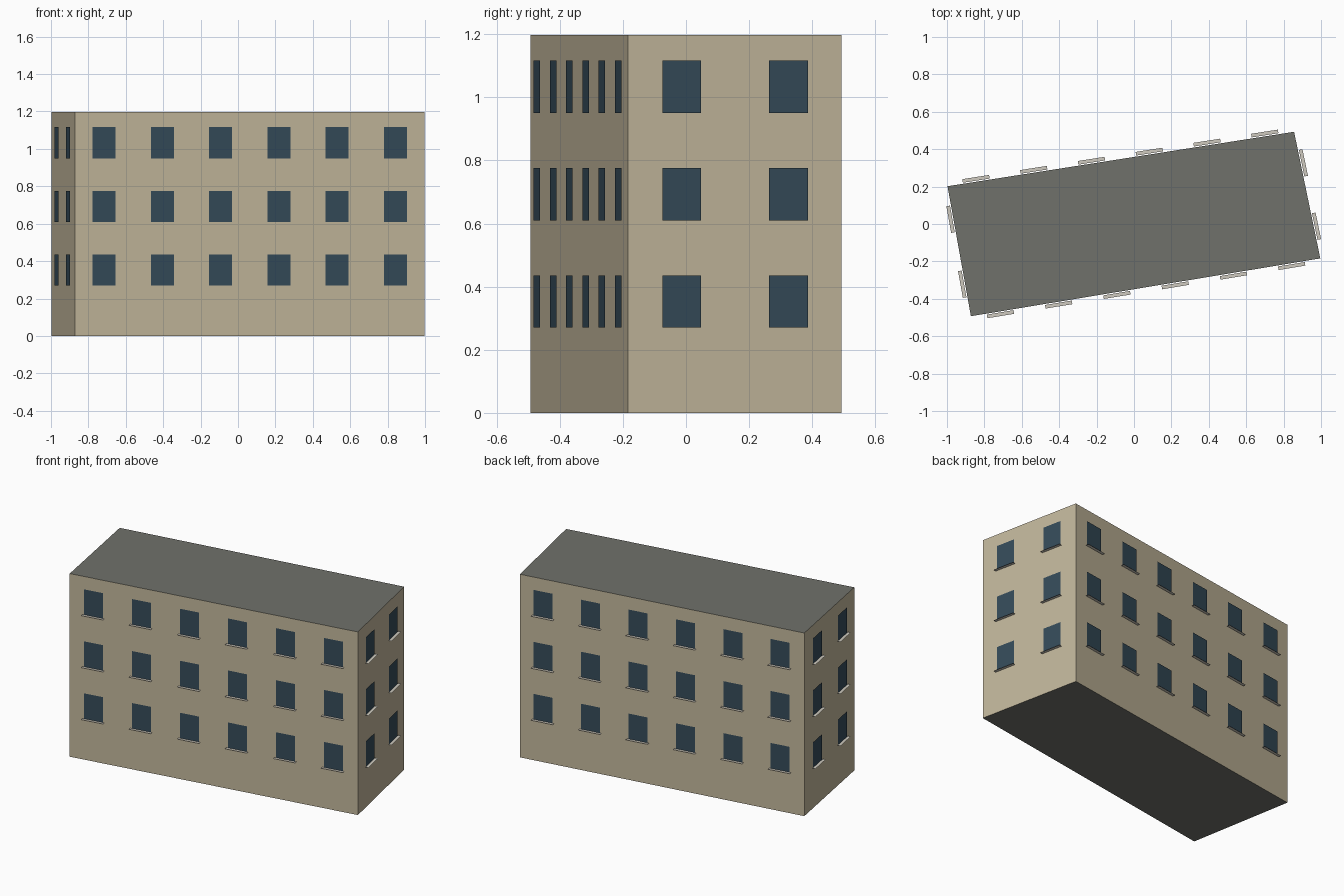
import bpy
from mathutils import Vector

if "Cube" in bpy.data.objects:
    bpy.data.objects.remove(bpy.data.objects["Cube"])

HEIGHT = 1.197
CORNERS = [Vector(c) for c in ((-0.872, -0.493, 0), (0.996, -0.184, 0),
                               (0.856, 0.493, 0), (-0.997, 0.202, 0))]
BAYS = (6, 2, 6, 2)                 # windows along each wall
SILL_Z = (0.27, 0.61, 0.95)         # bottom of each window row
WIN_W, WIN_H = 0.125, 0.166
SILL_W = 0.145
GAP, REACH = 0.0055, 0.025          # pane offset and sill reach from the wall
UP = Vector((0, 0, 1))


def material(name, rgb):
    m = bpy.data.materials.new(name)
    m.diffuse_color = (*rgb, 1)
    m.use_nodes = True
    m.node_tree.nodes["Principled BSDF"].inputs["Base Color"].default_value = m.diffuse_color
    return m


def quads(name, faces, mat):
    """Object made from a list of four-corner faces."""
    verts = [v for f in faces for v in f]
    mesh = bpy.data.meshes.new(name)
    mesh.from_pydata(verts, [], [tuple(range(i, i + 4)) for i in range(0, len(verts), 4)])
    mesh.materials.append(mat)
    obj = bpy.data.objects.new(name, mesh)
    bpy.context.collection.objects.link(obj)
    return obj


wall_mat = material("tan_plaster", (0.54, 0.47, 0.33))
roof_mat = material("grey_roof", (0.16, 0.165, 0.145))
glass_mat = material("dark_glass", (0.035, 0.07, 0.10))
sill_mat = material("pale_stone", (0.62, 0.59, 0.52))

walls, panes, sills = [], [], []
top = UP * HEIGHT
for i, bays in enumerate(BAYS):
    p, q = CORNERS[i], CORNERS[(i + 1) % 4]
    walls.append((p, q, q + top, p + top))
    along = (q - p).normalized()
    out = along.cross(UP)
    for b in range(bays):
        for z in SILL_Z:
            c = p.lerp(q, (b + 0.5) / bays) + UP * z + out * GAP
            # window pane just proud of the wall
            h = along * WIN_W / 2
            rise = UP * WIN_H
            panes.append((c - h, c + h, c + h + rise, c - h + rise))
            # flat sill at the foot of the pane
            s = along * SILL_W / 2
            edge = c + out * (REACH - GAP)
            sills.append((edge - s, edge + s, c + s, c - s))

quads("walls", walls, wall_mat)
quads("window_panes", panes, glass_mat)
quads("window_sills", sills, sill_mat)
quads("roof", [[c + top for c in CORNERS]], roof_mat)
quads("base", [CORNERS[::-1]], roof_mat)
